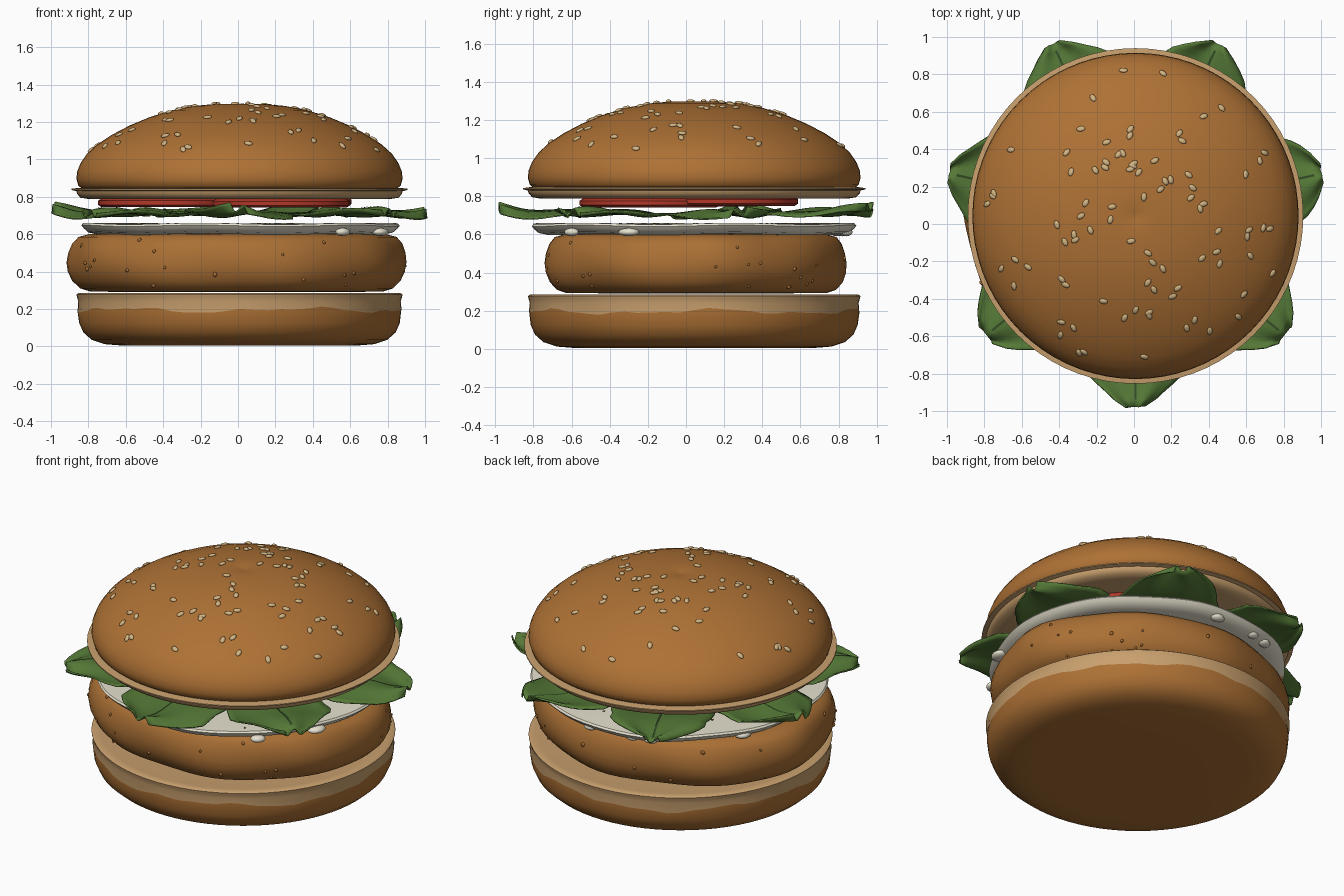
import bpy, bmesh, math, random
from mathutils import Matrix, Vector

if "Cube" in bpy.data.objects:
    bpy.data.objects.remove(bpy.data.objects["Cube"])

random.seed(7)
CX, CY = 0.008, 0.043


def mat(name, r, g, b):
    m = bpy.data.materials.new(name)
    m.diffuse_color = (r, g, b, 1)
    m.use_nodes = True
    m.node_tree.nodes["Principled BSDF"].inputs["Base Color"].default_value = m.diffuse_color
    return m


CRUST = mat("toasted crust", 0.42, 0.165, 0.035)
CRUMB = mat("bread crumb", 0.58, 0.35, 0.155)
FRIED = mat("fried patty", 0.40, 0.16, 0.035)
SAUCE = mat("creamy sauce", 0.82, 0.78, 0.64)
GREEN = mat("lettuce green", 0.09, 0.19, 0.038)
VEIN = mat("leaf vein", 0.035, 0.075, 0.02)
RED = mat("tomato red", 0.45, 0.04, 0.022)
SEED = mat("sesame", 0.64, 0.45, 0.22)
SPECK = mat("dark speck", 0.16, 0.07, 0.02)


def finish(name, bm, mats, angle=50):
    me = bpy.data.meshes.new(name)
    bm.normal_update()
    bm.to_mesh(me)
    bm.free()
    ob = bpy.data.objects.new(name, me)
    bpy.context.collection.objects.link(ob)
    for m in mats:
        me.materials.append(m)
    bpy.ops.object.select_all(action='DESELECT')
    ob.select_set(True)
    bpy.context.view_layer.objects.active = ob
    bpy.ops.object.shade_smooth_by_angle(angle=math.radians(angle))
    return ob


def lathe(name, profile, mats, center=(CX, CY), seg=72, sy=1.0, warp=None):
    """Profile is (radius, height, material above), bottom to top, closed at the poles."""
    bm = bmesh.new()
    rings = []
    for r, z, k in profile:
        ring = []
        for i in range(seg):
            a = 2 * math.pi * i / seg
            rr, zz = warp(r, z, a) if warp else (r, z)
            ring.append(bm.verts.new((center[0] + rr * math.cos(a),
                                      center[1] + rr * math.sin(a) * sy, zz)))
        rings.append(ring)
    for (lo, hi, p) in zip(rings, rings[1:], profile):
        for i in range(seg):
            j = (i + 1) % seg
            bm.faces.new((lo[i], lo[j], hi[j], hi[i])).material_index = p[2]
    bm.faces.new(rings[0][::-1]).material_index = profile[0][2]
    bm.faces.new(rings[-1]).material_index = profile[-1][2]
    return finish(name, bm, mats)


def blobs(name, items, material, sub=2):
    """One object of ellipsoids: (position, normal, spin, size)."""
    bm = bmesh.new()
    for pos, n, spin, size in items:
        rot = Vector(n).to_track_quat('Z', 'Y').to_matrix().to_4x4()
        mx = (Matrix.Translation(pos) @ rot @ Matrix.Rotation(spin, 4, 'Z')
              @ Matrix.Diagonal((*size, 1)))
        bmesh.ops.create_icosphere(bm, subdivisions=sub, radius=1, matrix=mx)
    return finish(name, bm, [material], 180)


def interp(table, x):
    for (x0, y0), (x1, y1) in zip(table, table[1:]):
        if x <= x1:
            return y0 + (y1 - y0) * (x - x0) / (x1 - x0)
    return table[-1][1]


# bottom bun: crust below a wavy line, crumb above
def toast_line(r, z, a):
    if abs(z - 0.195) < 0.001:
        z += 0.01 * math.sin(5 * a + 1) + 0.007 * math.sin(11 * a) + 0.004 * math.sin(23 * a)
    return r, z


lathe("bottom_bun", [(0.3, 0.004, 0), (0.62, 0.004, 0), (0.72, 0.012, 0), (0.79, 0.035, 0),
                     (0.835, 0.075, 0), (0.857, 0.125, 0), (0.866, 0.195, 1), (0.862, 0.24, 1),
                     (0.868, 0.262, 1), (0.872, 0.277, 1), (0.86, 0.285, 1), (0.82, 0.28, 1),
                     (0.4, 0.28, 1)], [CRUST, CRUMB], warp=toast_line)


# fried patty, oval and lumpy
def lumps(r, z, a):
    return r * (1 + 0.010 * math.sin(5 * a + 0.7) + 0.007 * math.sin(9 * a)
                + 0.006 * math.sin(7 * a + z * 12)), z


PATTY = [(0.4, 0.29), (0.78, 0.293), (0.835, 0.31), (0.875, 0.35), (0.897, 0.40), (0.903, 0.45),
         (0.895, 0.50), (0.876, 0.55), (0.845, 0.585), (0.79, 0.60), (0.4, 0.605)]
lathe("patty", [(r, z, 0) for r, z in PATTY], [FRIED], center=(-0.01, CY), sy=0.875, warp=lumps)
crumbs = []
for i in range(34):
    a, z = random.uniform(0, 2 * math.pi), random.uniform(0.31, 0.57)
    r = lumps(interp([(q[1], q[0]) for q in PATTY], z), z, a)[0]
    n = (math.cos(a), math.sin(a), 0)
    s = random.uniform(0.008, 0.016)
    crumbs.append(((-0.01 + r * n[0], CY + 0.875 * r * n[1], z), n, a, (s, s * 0.8, s * 0.7)))
blobs("patty_crumbs", crumbs, FRIED, 1)


# sauce layer with drips and specks
def ripple(r, z, a):
    k = r / 0.85
    return r * (1 + 0.008 * math.sin(4 * a) + 0.006 * math.sin(9 * a + 2)), z + k * 0.004 * math.sin(6 * a)


lathe("sauce", [(0.4, 0.60, 0), (0.77, 0.60, 0), (0.815, 0.61, 0), (0.838, 0.63, 0),
                (0.85, 0.645, 0), (0.842, 0.656, 0), (0.8, 0.657, 0), (0.4, 0.652, 0)],
      [SAUCE], center=(0.01, 0.045), warp=ripple)
drips = [(0.76, -0.30, 0.058), (0.56, -0.60, 0.045), (-0.70, 0.43, 0.05), (-0.31, 0.79, 0.045),
         (0.08, 0.84, 0.045), (-0.2, 0.82, 0.04)]
blobs("sauce_drips", [((x, y, 0.612), (0, 0, 1), math.atan2(y, x) + math.pi / 2,
                       (s, s * 0.75, 0.022)) for x, y, s in drips], SAUCE)
specks = []
for i in range(30):
    a, r = random.uniform(0, 2 * math.pi), random.uniform(0.55, 0.8)
    specks.append(((CX + r * math.cos(a), CY + r * math.sin(a), 0.657), (0, 0, 1), a,
                   (0.011, 0.008, 0.004)))
blobs("sauce_specks", specks, SPECK, 1)

# seven ruffled lettuce leaves, each with a midrib
WIDTH = [(0.25, 0.10), (0.45, 0.24), (0.65, 0.30), (0.8, 0.28), (0.89, 0.215), (0.97, 0.13), (1.02, 0.05)]
RADII = [0.25, 0.37, 0.49, 0.6, 0.68, 0.75, 0.81, 0.86, 0.9, 0.94, 0.98, 1.02]
ACROSS = 14


def leaf_z(r, v, ph):
    out = max(0, (r - 0.4) / 0.6)
    return (0.712 + 0.03 * out * math.sin(4.6 * v + ph) * (0.35 + 0.65 * abs(v))
            + 0.018 * out * math.sin(13 * r + 2 * ph) + 0.015 * out * out)


for k in range(7):
    ang, ph = -math.pi / 2 + k * 2 * math.pi / 7, 1.3 * k
    ca, sa = math.cos(ang), math.sin(ang)

    def place(r, u, z):
        return (CX + r * ca - u * sa, CY + r * sa + u * ca, z)

    bm = bmesh.new()
    rows = []
    for r in RADII:
        row = []
        for j in range(ACROSS + 1):
            v = 2 * j / ACROSS - 1
            w = interp(WIDTH, r) * (1 + 0.05 * math.sin(25 * r + ph))
            row.append(bm.verts.new(place(r, v * w, leaf_z(r, v, ph))))
        rows.append(row)
    for lo, hi in zip(rows, rows[1:]):
        for j in range(ACROSS):
            bm.faces.new((lo[j], hi[j], hi[j + 1], lo[j + 1]))
    leaf = finish(f"lettuce_leaf_{k + 1}", bm, [GREEN])
    sol = leaf.modifiers.new("thickness", 'SOLIDIFY')
    sol.thickness = 0.008
    # midrib strip
    bm = bmesh.new()
    pts = [[bm.verts.new(place(r, u, leaf_z(r, 0, ph) + 0.004)) for u in (-0.006, 0.006)]
           for r in RADII[2:-1]]
    for p, q in zip(pts, pts[1:]):
        bm.faces.new((p[0], q[0], q[1], p[1]))
    finish(f"leaf_midrib_{k + 1}", bm, [VEIN])

# tomato slices
for i, (x, y, z) in enumerate([(-0.38, 0.02, 0.745), (0.24, 0.22, 0.75), (0.23, -0.19, 0.742)]):
    lathe(f"tomato_slice_{i + 1}", [(0.2, z, 0), (0.35, z, 0), (0.368, z + 0.012, 0),
                                    (0.368, z + 0.034, 0), (0.35, z + 0.046, 0),
                                    (0.2, z + 0.046, 0)], [RED], center=(x, y), seg=40)

# top bun: crumb base with a thin lip, then the dome
lathe("top_bun_crumb", [(0.4, 0.79, 0), (0.80, 0.787, 0), (0.85, 0.795, 0), (0.868, 0.815, 0),
                        (0.872, 0.83, 0), (0.897, 0.836, 0), (0.897, 0.843, 0), (0.86, 0.848, 0),
                        (0.4, 0.848, 0)], [CRUMB])
DOME = [(0.84, 0.842), (0.862, 0.86), (0.872, 0.895), (0.868, 0.935), (0.85, 0.98), (0.815, 1.03),
        (0.76, 1.08), (0.685, 1.13), (0.59, 1.18), (0.48, 1.226), (0.36, 1.263), (0.24, 1.286),
        (0.12, 1.297), (0.04, 1.297), (0.012, 1.290)]
lathe("top_bun_dome", [(r, z, 0) for r, z in DOME], [CRUST])

# sesame seeds scattered over the dome
height = [(r, z) for r, z in reversed(DOME) if z > 0.89]
seeds = []
for i in range(88):
    a, r = random.uniform(0, 2 * math.pi), 0.1 + 0.7 * random.random() ** 0.75
    z = interp(height, r)
    slope = (interp(height, r + 0.02) - interp(height, r - 0.02)) / 0.04
    n = Vector((-slope * math.cos(a), -slope * math.sin(a), 1)).normalized()
    pos = Vector((CX + r * math.cos(a), CY + r * math.sin(a), z)) + n * 0.003
    seeds.append((pos, n, random.uniform(0, 6.28), (0.024, 0.015, 0.009)))
blobs("sesame_seeds", seeds, SEED)
